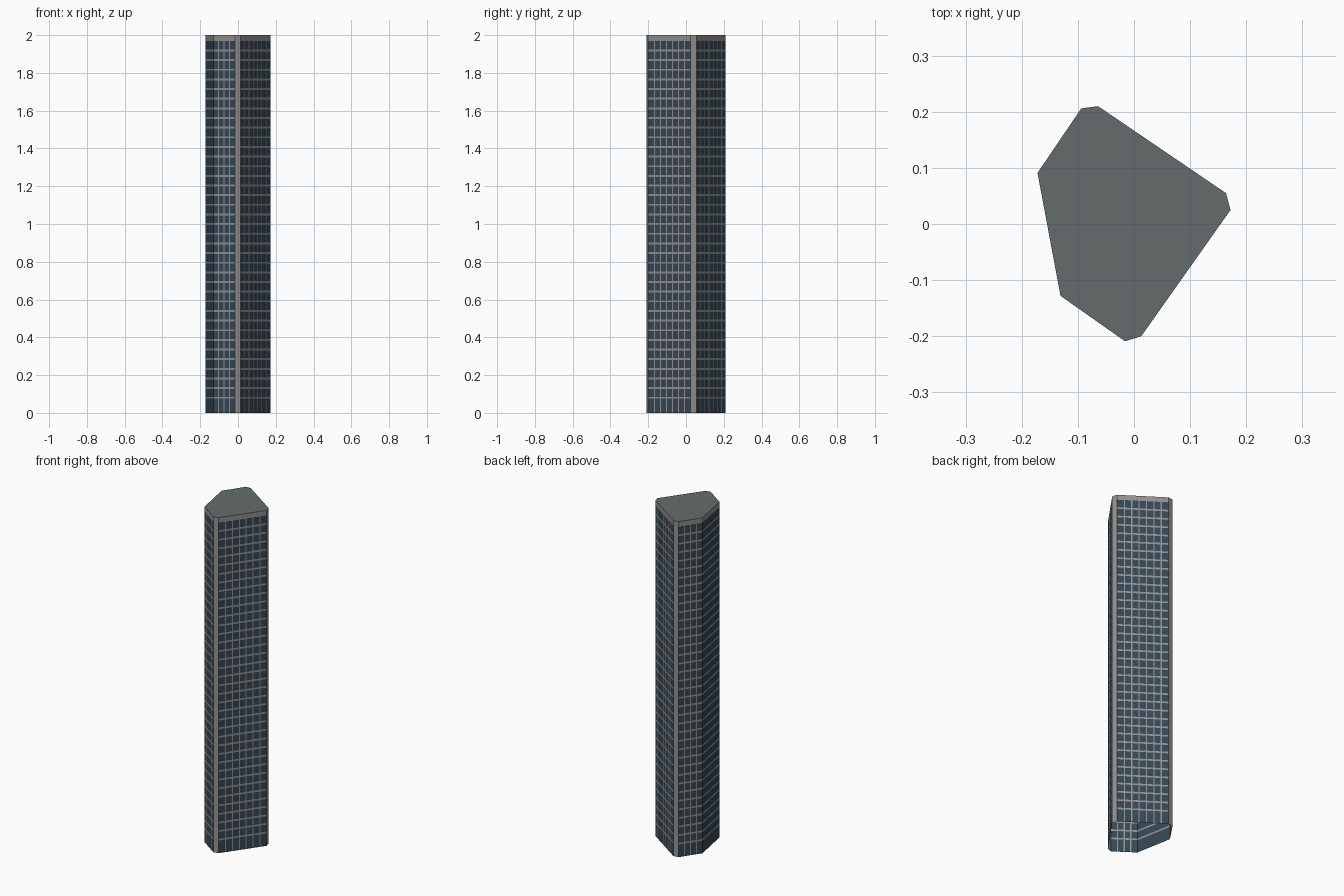
import bpy, bmesh
from mathutils import Vector

if "Cube" in bpy.data.objects:
    bpy.data.objects.remove(bpy.data.objects["Cube"])

# footprint, counter-clockwise; wall i runs from corner i to corner i+1
CORNERS = [(-0.131, -0.128), (-0.016, -0.209), (0.013, -0.200), (0.172, 0.025),
           (0.164, 0.055), (-0.064, 0.210), (-0.094, 0.206), (-0.172, 0.091)]
# panes per wall: 0 = solid pillar, 1 = ribbon windows only
PANES = [4, 0, 7, 0, 7, 0, 4, 1]
TOP, SILL, FIRST, FLOORS = 2.0, 1.97, 0.08, 37
BAR_W, BAR_H = 0.006, 0.010


def material(name, rgb):
    m = bpy.data.materials.new(name)
    m.diffuse_color = (*rgb, 1)
    m.use_nodes = True
    m.node_tree.nodes["Principled BSDF"].inputs["Base Color"].default_value = m.diffuse_color
    return m


FRAME = material("frame_grey", (0.30, 0.29, 0.28))
GLASS = material("dark_glass", (0.035, 0.065, 0.095))
ROOF = material("roof_grey", (0.13, 0.15, 0.15))


def finish(name, bm, mats):
    me = bpy.data.meshes.new(name)
    bmesh.ops.remove_doubles(bm, verts=bm.verts, dist=1e-5)
    bm.to_mesh(me)
    bm.free()
    for m in mats:
        me.materials.append(m)
    ob = bpy.data.objects.new(name, me)
    bpy.context.collection.objects.link(ob)


def spans(start, end, centres, width):
    """Alternate glass (1) and bar (0) intervals."""
    out, pos = [], start
    for c in centres:
        out += [(pos, c - width / 2, 1), (c - width / 2, c + width / 2, 0)]
        pos = c + width / 2
    return out + [(pos, end, 1)]


def wall(name, a, b, panes):
    a, b = Vector((*a, 0)), Vector((*b, 0))
    length, d = (b - a).length, (b - a).normalized()
    step = (SILL - FIRST) / FLOORS
    if panes:
        us = spans(0, length, [length * i / panes for i in range(1, panes)], BAR_W)
        zs = spans(0, SILL, [FIRST + step * i for i in range(FLOORS)], BAR_H)
        zs.append((SILL, TOP, 0))
    else:
        us, zs = [(0, length, 0)], [(0, TOP, 0)]
    bm = bmesh.new()
    for u0, u1, gu in us:
        for z0, z1, gz in zs:
            quad = [bm.verts.new(a + d * u + Vector((0, 0, z)))
                    for u, z in ((u0, z0), (u1, z0), (u1, z1), (u0, z1))]
            bm.faces.new(quad).material_index = gu * gz
    finish(name, bm, [FRAME, GLASS])


# curtain walls and corner pillars
for i, n in enumerate(PANES):
    kind = "glazed_wall" if n else "corner_pillar"
    wall(f"{kind}_{i + 1}", CORNERS[i], CORNERS[(i + 1) % len(CORNERS)], n)

# flat roof; the underside stays open
bm = bmesh.new()
bm.faces.new([bm.verts.new((x, y, TOP)) for x, y in CORNERS])
finish("roof", bm, [ROOF])
